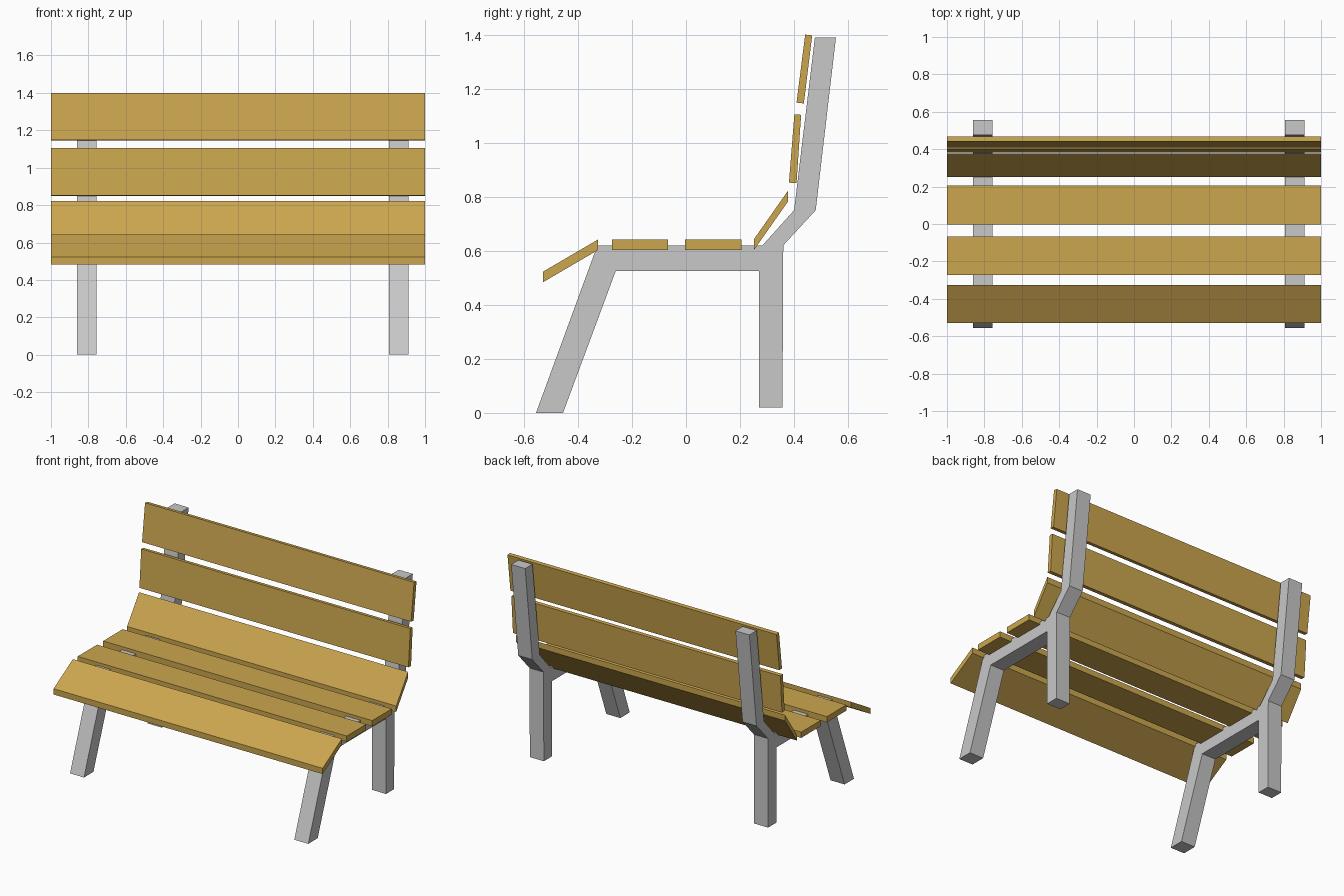
import bpy, bmesh

if "Cube" in bpy.data.objects:
    bpy.data.objects.remove(bpy.data.objects["Cube"])


def material(name, rgb):
    m = bpy.data.materials.new(name)
    m.diffuse_color = (*rgb, 1.0)
    m.use_nodes = True
    m.node_tree.nodes["Principled BSDF"].inputs["Base Color"].default_value = m.diffuse_color
    return m


wood = material("warm wood", (0.60, 0.38, 0.077))
metal = material("light grey metal", (0.58, 0.58, 0.58))


def extrude_profile(name, profile, x0, x1, mat):
    """Extrude a side profile of (y, z) points along x."""
    bm = bmesh.new()
    face = bm.faces.new([bm.verts.new((x0, y, z)) for y, z in profile])
    ext = bmesh.ops.extrude_face_region(bm, geom=[face])
    verts = [g for g in ext["geom"] if isinstance(g, bmesh.types.BMVert)]
    bmesh.ops.translate(bm, verts=verts, vec=(x1 - x0, 0, 0))
    bmesh.ops.recalc_face_normals(bm, faces=bm.faces[:])
    mesh = bpy.data.meshes.new(name)
    bm.to_mesh(mesh)
    bm.free()
    mesh.materials.append(mat)
    obj = bpy.data.objects.new(name, mesh)
    bpy.context.collection.objects.link(obj)
    return obj


# Side frames: front leg, seat rail, rear leg and bent back post in one outline
frame = [(-0.555, 0), (-0.455, 0), (-0.26, 0.525), (0.27, 0.525),
         (0.27, 0.02), (0.357, 0.02), (0.36, 0.62), (0.48, 0.75),
         (0.555, 1.39), (0.477, 1.39), (0.40, 0.75), (0.283, 0.62),
         (-0.328, 0.62)]
for side, x in (("left", -0.808), ("right", 0.859)):
    extrude_profile(side + "_frame", frame, x - 0.052, x + 0.052, metal)

# Wooden slats, from the front edge of the seat to the top of the back
slats = {
    "front_seat_slat": [(-0.53, 0.483), (-0.325, 0.603), (-0.325, 0.642), (-0.53, 0.522)],
    "middle_seat_slat": [(-0.274, 0.602), (-0.067, 0.602), (-0.067, 0.641), (-0.274, 0.641)],
    "rear_seat_slat": [(-0.003, 0.602), (0.205, 0.602), (0.205, 0.641), (-0.003, 0.641)],
    "lower_back_slat": [(0.251, 0.602), (0.378, 0.783), (0.378, 0.823), (0.251, 0.642)],
    "middle_back_slat": [(0.381, 0.852), (0.409, 0.850), (0.426, 1.103), (0.401, 1.105)],
    "top_back_slat": [(0.409, 1.148), (0.436, 1.145), (0.467, 1.397), (0.441, 1.40)],
}
for name, profile in slats.items():
    extrude_profile(name, profile, -1, 1, wood)
